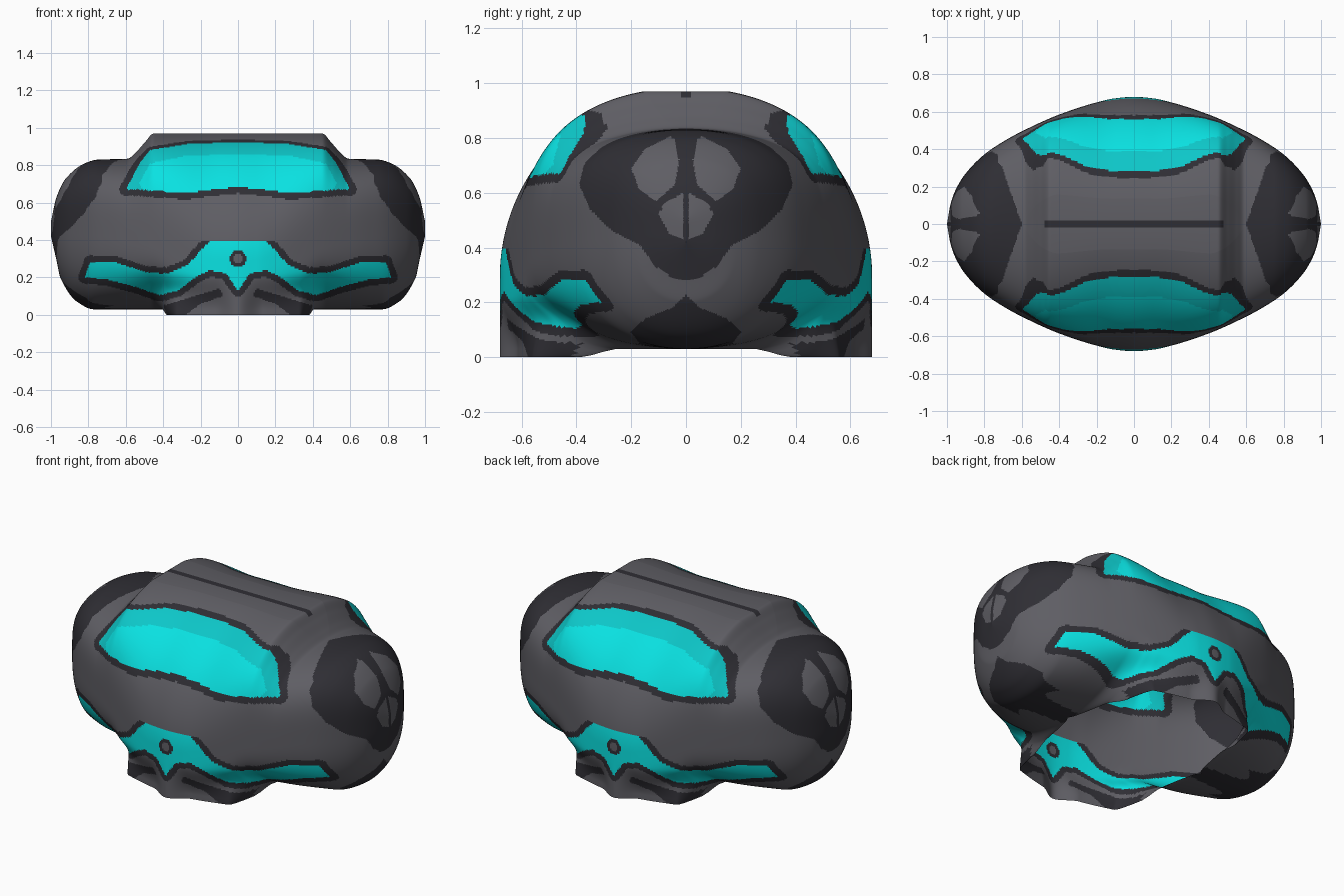
import bpy, bmesh, math
from mathutils import Vector
from mathutils.geometry import intersect_point_line

cube = bpy.data.objects.get("Cube")
if cube:
    bpy.data.objects.remove(cube, do_unlink=True)


def material(name, colour):
    mat = bpy.data.materials.new(name)
    mat.use_nodes = True
    rgba = (*colour, 1)
    mat.diffuse_color = rgba
    bsdf = mat.node_tree.nodes["Principled BSDF"]
    bsdf.inputs["Base Color"].default_value = rgba
    bsdf.inputs["Roughness"].default_value = 0.6
    return mat


GREY, DARK, CYAN, TEAL = range(4)
materials = [
    material("shell grey", (0.113, 0.111, 0.127)),
    material("trim dark", (0.028, 0.027, 0.034)),
    material("bright cyan", (0.003, 0.76, 0.76)),
    material("deep cyan", (0.004, 0.57, 0.58)),
]


def curve(points):
    """Monotone cubic through a few points."""
    n = len(points)
    secants = [(b[1] - a[1]) / (b[0] - a[0]) for a, b in zip(points, points[1:])]
    slopes = [0.0] * n
    slopes[-1] = secants[-1]
    for i in range(1, n - 1):
        a, b = secants[i - 1], secants[i]
        slopes[i] = 2 * a * b / (a + b) if a * b > 0 else 0.0

    def value(x):
        i = 0
        while i < n - 2 and x > points[i + 1][0]:
            i += 1
        (xa, ya), (xb, yb) = points[i], points[i + 1]
        h = xb - xa
        t = min(max((x - xa) / h, 0), 1)
        return ((1 + 2 * t) * (1 - t) ** 2 * ya + t * (1 - t) ** 2 * h * slopes[i]
                + t * t * (3 - 2 * t) * yb + t * t * (t - 1) * h * slopes[i + 1])
    return value


def smoothstep(a, b, x):
    t = min(max((x - a) / (b - a), 0), 1)
    return t * t * (3 - 2 * t)


# Shell profiles, each running from the middle out to the side
top_edge = curve([(0, .97), (.45, .97), (.5, .92), (.55, .865), (.59, .835), (.75, .83),
                  (.82, .81), (.92, .73), (.97, .63), (1, .5)])
bottom_edge = curve([(0, 0), (.38, 0), (.405, .03), (.77, .03), (.86, .07), (.95, .2),
                     (.97, .29), (1, .42)])
depth = curve([(0, .68), (.1, .672), (.2, .65), (.4, .585), (.6, .495), (.7, .44), (.8, .372),
               (.9, .27), (.95, .19), (.98, .11), (1, 0)])
widest = curve([(0, .29), (.6, .4), (1, .46)])


def shell_point(x, t):
    """Point on the front quarter; t runs from the lower edge to the crown."""
    low, high, mid = bottom_edge(x), top_edge(x), widest(x)
    z = low + (high - low) * (1 - math.cos(math.pi * t)) / 2
    if z > mid:
        power = 2 + 2 * smoothstep(.1, .6, x)
        flat_crown = .014 * (1 - smoothstep(.4, .6, x))
        u = min((z - mid) / (high + flat_crown - mid), 1)
        fullness = math.sqrt(max(1 - u ** power, 0))
    else:
        u = min((mid - z) / (mid - low), 1)
        chin = 1 - smoothstep(.33, .47, x)
        fullness = chin + (1 - chin) * math.sqrt(max(1 - u ** 2.7, 0))
    # hollow between chin and cheek, and the ridge down the middle of the chin
    fullness *= 1 - .1 * math.exp(-((x - .42) / .14) ** 2 - ((z - .13) / .07) ** 2)
    fullness *= 1 - .08 * smoothstep(0, .13, x) * (1 - smoothstep(.03, .22, z)) \
        * (1 - smoothstep(.35, .5, x))
    return Vector((x, -depth(x) * fullness, z))


# Painted regions: front ones use (x, z), side ones use (depth, z)
visor = [(0, .922), (.26, .915), (.47, .882), (.52, .82), (.6, .67), (.52, .67),
         (.28, .65), (.14, .67), (0, .685)]
visor_centre = [(0, .86), (.28, .85), (.47, .81), (.53, .7), (.5, .66), (.28, .64), (0, .66)]
band = [(0, .4), (.14, .4), (.2, .345), (.27, .265), (.38, .22), (.5, .23), (.65, .28),
        (.79, .285), (.82, .2), (.7, .19), (.55, .15), (.42, .105), (.32, .13),
        (.23, .2), (.15, .24), (.06, .22), (.035, .18), (0, .13)]
chin_stripe = [(.38, 0), (.4, .05), (.3, .08), (.2, .11), (.1, .14), (.08, .1), (.2, .06), (.28, 0)]
ear_patch = [(0, .84), (.15, .83), (.27, .8), (.37, .71), (.39, .63), (.35, .54), (.27, .46),
             (.17, .41), (.11, .33), (.05, .29), (0, .28)]
ear_upper = [(.05, .81), (.15, .76), (.2, .69), (.17, .61), (.11, .57), (.04, .63), (.025, .72)]
ear_lower = [(.01, .6), (.08, .56), (.1, .52), (.06, .45), (.01, .43)]
jaw_patch = [(0, .23), (.05, .18), (.15, .14), (.2, .09), (.17, .05), (0, .02)]


def inside(poly, px, pz):
    hit = False
    for (ax, az), (bx, bz) in zip(poly, poly[1:] + poly[:1]):
        if (az > pz) != (bz > pz) and px < (bx - ax) * (pz - az) / (bz - az) + ax:
            hit = not hit
    return hit


def near(poly, px, pz, width):
    """True within a border of the given width around the region."""
    if not (min(p[1] for p in poly) - width < pz < max(p[1] for p in poly) + width):
        return False
    p = Vector((px, pz, 0))
    for a, b in zip(poly, poly[1:]):
        a, b = Vector((*a, 0)), Vector((*b, 0))
        _, t = intersect_point_line(p, a, b)
        if (a.lerp(b, min(max(t, 0), 1)) - p).length < width:
            return True
    return False


def paint(p):
    x, y, z = p.x, -p.y, p.z
    # badge hole in the middle of the band
    badge = math.hypot(x, z - .3)
    if badge < .045:
        return GREY if badge < .025 else DARK
    if inside(visor, x, z):
        return CYAN if inside(visor_centre, x, z) else TEAL
    if inside(band, x, z):
        return CYAN
    # borders, thinner where the shell leans back towards the crown
    if near(visor, x, z, .034 - .018 * smoothstep(.75, .92, z)):
        return DARK
    if z < .4 and near(band, x, z, .033):
        return DARK
    if inside(chin_stripe, x, z):
        return DARK
    # side patches
    if x > .6 + .35 * y and inside(ear_patch, y, z):
        return GREY if inside(ear_upper, y, z) or inside(ear_lower, y, z) else DARK
    if x > .42 and inside(jaw_patch, y, z):
        return DARK
    # crown seam
    if z > .95 and y < .018:
        return DARK
    return GREY


# Build one quarter of the shell and mirror it across both axes
COLUMNS, ROWS = 205, 145
bm = bmesh.new()
grid = []
for i in range(COLUMNS + 1):
    x = math.sin(math.pi / 2 * i / COLUMNS)
    column = [shell_point(x, j / ROWS) for j in range(ROWS + 1)]
    # close the flat crown, with a narrow seam strip along the middle
    crown = column[-1]
    column += [Vector((x, max(crown.y, -.018), crown.z)), Vector((x, 0, crown.z))]
    grid.append([bm.verts.new(p) for p in column])
for left, right in zip(grid, grid[1:]):
    for j in range(len(left) - 1):
        face = bm.faces.new((left[j], right[j], right[j + 1], left[j + 1]))
        face.material_index = paint(face.calc_center_median())
        face.smooth = True
bmesh.ops.remove_doubles(bm, verts=bm.verts, dist=.0002)

mesh = bpy.data.meshes.new("helmet_shell")
bm.to_mesh(mesh)
bm.free()
for mat in materials:
    mesh.materials.append(mat)
shell = bpy.data.objects.new("helmet_shell", mesh)
bpy.context.collection.objects.link(shell)
mirror = shell.modifiers.new("mirror", "MIRROR")
mirror.use_axis = (True, True, False)
mirror.use_clip = True
mirror.merge_threshold = .0005
